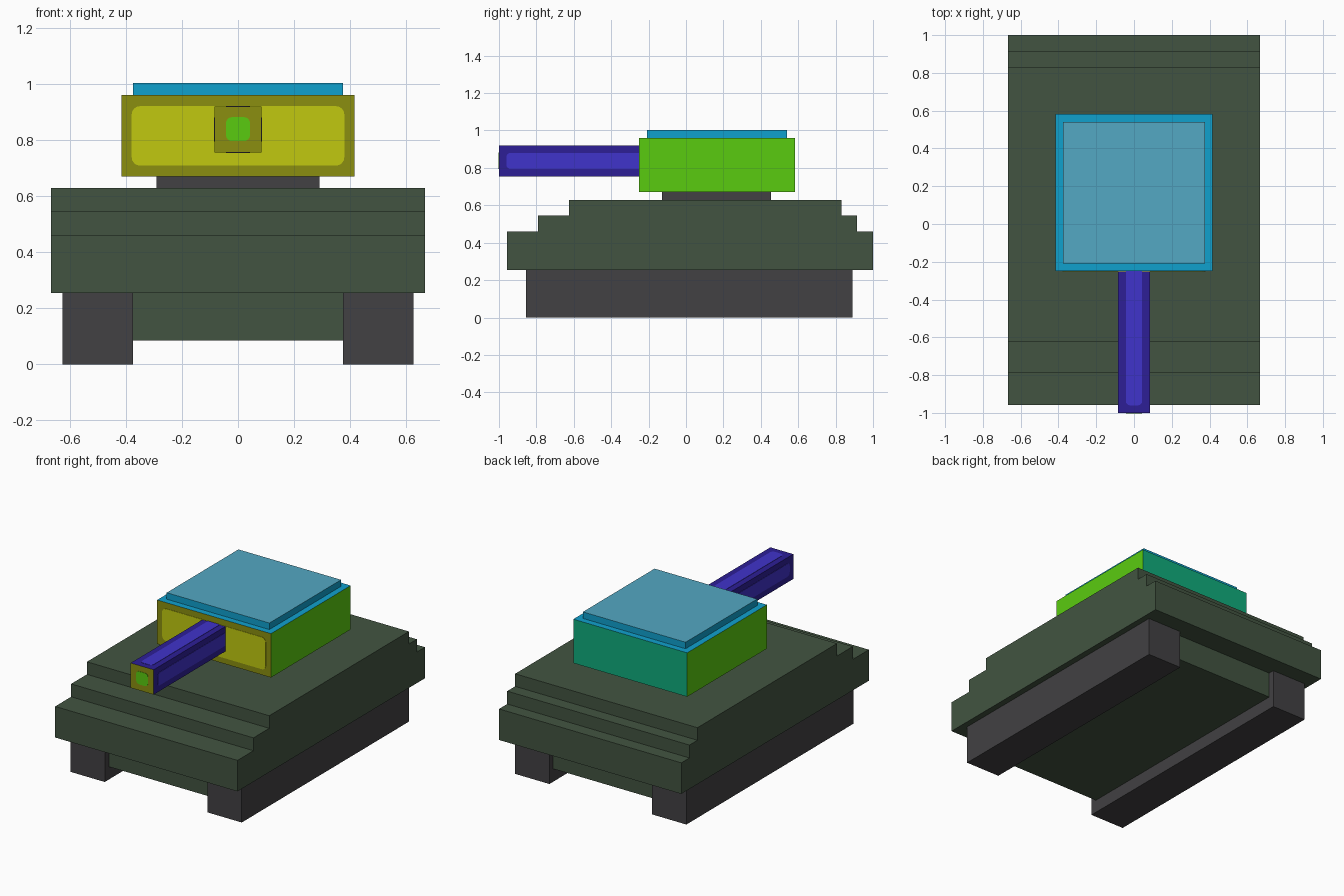
import bpy, bmesh, math
from mathutils import Matrix, Vector

if "Cube" in bpy.data.objects:
    bpy.data.objects.remove(bpy.data.objects["Cube"])


def material(name, hex_code):
    rgb = [int(hex_code[i:i + 2], 16) / 255 for i in (0, 2, 4)]
    linear = [c / 12.92 if c <= 0.04045 else ((c + 0.055) / 1.055) ** 2.4 for c in rgb]
    m = bpy.data.materials.new(name)
    m.diffuse_color = (*linear, 1)
    m.use_nodes = True
    m.node_tree.nodes["Principled BSDF"].inputs["Base Color"].default_value = m.diffuse_color
    return m


HULL = material("hull_green", "425441")
GREY = material("dark_grey", "424143")
OLIVE = material("olive", "8B8F10")
YELLOW = material("yellow", "C1C910")
LIME = material("lime_green", "5ACB10")
TEAL = material("teal", "10AC7C")
BLUE = material("blue", "10A1CE")
PALE = material("pale_blue", "53A8C3")
NAVY = material("navy", "2D1E96")
VIOLET = material("violet_blue", "4033CB")


def finish(name, bm, mats, rule=None):
    """Make an object; rule maps a face normal to a material index."""
    bmesh.ops.recalc_face_normals(bm, faces=bm.faces)
    bm.normal_update()
    if rule:
        for f in bm.faces:
            f.material_index = rule(f.normal)
    me = bpy.data.meshes.new(name)
    bm.to_mesh(me)
    bm.free()
    for m in mats:
        me.materials.append(m)
    ob = bpy.data.objects.new(name, me)
    bpy.context.collection.objects.link(ob)
    return ob


def box(name, x, y, z, mats, rule=None):
    bm = bmesh.new()
    bmesh.ops.create_cube(bm, size=1)
    lo, hi = Vector((x[0], y[0], z[0])), Vector((x[1], y[1], z[1]))
    for v in bm.verts:
        v.co = Vector([lo[i] + (v.co[i] + 0.5) * (hi[i] - lo[i]) for i in range(3)])
    return finish(name, bm, mats, rule)


def prism(name, points, depth, mat, matrix):
    """Extrude a flat outline along its local z, centred, then place it."""
    bm = bmesh.new()
    face = bm.faces.new([bm.verts.new((u, v, -depth / 2)) for u, v in points])
    out = bmesh.ops.extrude_face_region(bm, geom=[face])
    verts = [g for g in out["geom"] if isinstance(g, bmesh.types.BMVert)]
    bmesh.ops.translate(bm, verts=verts, vec=(0, 0, depth))
    bmesh.ops.transform(bm, matrix=matrix, verts=bm.verts)
    return finish(name, bm, [mat])


def rounded(w, h, r, steps=4):
    """Rounded rectangle outline with half sizes w and h."""
    pts = []
    for k, (sx, sy) in enumerate([(1, 1), (-1, 1), (-1, -1), (1, -1)]):
        for i in range(steps + 1):
            a = math.pi / 2 * (k + i / steps)
            pts.append((sx * (w - r) + r * math.cos(a), sy * (h - r) + r * math.sin(a)))
    return pts


# Stepped hull: side profile (y, z) extruded across x
profile = [(-0.957, 0.255), (1, 0.255), (1, 0.46), (0.915, 0.46), (0.915, 0.545),
           (0.832, 0.545), (0.832, 0.628), (-0.625, 0.628), (-0.625, 0.545),
           (-0.79, 0.545), (-0.79, 0.46), (-0.957, 0.46)]
across = Matrix(((0, 0, 1, 0), (1, 0, 0, 0), (0, 1, 0, 0), (0, 0, 0, 1)))
prism("hull", profile, 1.332, HULL, across)
box("belly", (-0.375, 0.375), (-0.813, 0.85), (0.085, 0.255), [HULL])

# Tracks
for side, s in (("left", -1), ("right", 1)):
    box(side + "_track", sorted((s * 0.375, s * 0.626)), (-0.855, 0.89), (0, 0.255), [GREY])

# Turret ring, turret and hatch
box("turret_ring", (-0.291, 0.291), (-0.127, 0.455), (0.628, 0.67), [GREY])


def turret_rule(n):
    if n.y < -0.5:
        return 0
    if n.y > 0.5:
        return 2
    return 3 if n.z > 0.5 else 1


box("turret", (-0.416, 0.416), (-0.25, 0.582), (0.67, 0.96),
    [OLIVE, LIME, TEAL, BLUE], turret_rule)
box("hatch", (-0.375, 0.375), (-0.208, 0.54), (0.96, 1.003),
    [BLUE, PALE], lambda n: 1 if n.z > 0.5 else 0)

# Gun barrel with a muzzle face
box("gun_barrel", (-0.084, 0.084), (-1, -0.25), (0.755, 0.919),
    [NAVY, OLIVE], lambda n: 1 if n.y < -0.5 else 0)

# Painted panels on the turret front and the muzzle
facing_front = Matrix.Rotation(math.pi / 2, 4, "X")
prism("turret_front_panel", rounded(0.379, 0.106, 0.03), 0.004, YELLOW,
      Matrix.Translation((0, -0.25, 0.814)) @ facing_front)
prism("muzzle_panel", rounded(0.043, 0.043, 0.022), 0.004, LIME,
      Matrix.Translation((0, -1, 0.838)) @ facing_front)

# Painted stripes on the four long sides of the barrel, running into the turret
for i, name in enumerate(("top", "right", "bottom", "left")):
    place = (Matrix.Translation((0, -0.58, 0.837)) @ Matrix.Rotation(i * math.pi / 2, 4, "Y")
             @ Matrix.Translation((0, 0, 0.084 if i % 2 else 0.082)))
    prism("barrel_stripe_" + name, rounded(0.043, 0.38, 0.022), 0.004, VIOLET, place)
